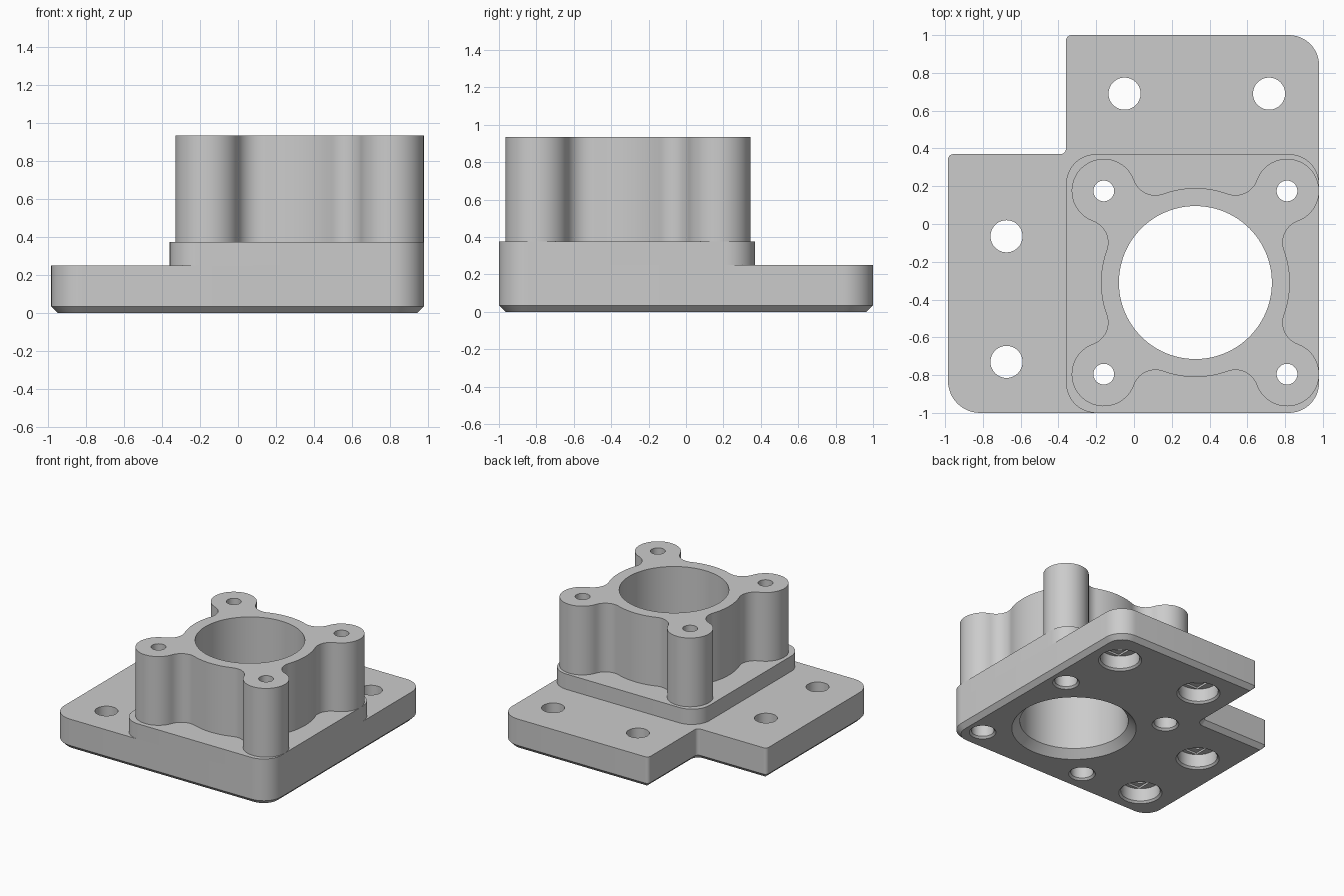
import bpy, bmesh, math
from mathutils import Matrix, Vector

if "Cube" in bpy.data.objects:
    bpy.data.objects.remove(bpy.data.objects["Cube"])

grey = bpy.data.materials.new("light grey")
grey.use_nodes = True
grey.diffuse_color = (0.6, 0.6, 0.6, 1)
grey.node_tree.nodes["Principled BSDF"].inputs["Base Color"].default_value = (0.6, 0.6, 0.6, 1)


def arc(cx, cy, r, start, end, n):
    """Points along an arc, both ends included."""
    angles = [start + (end - start) * i / n for i in range(n + 1)]
    return [Vector((cx + r * math.cos(a), cy + r * math.sin(a))) for a in angles]


def rounded(corners, inset=0.0):
    """Right-angled outline (counter-clockwise) with its own radius per corner."""
    pts = []
    count = len(corners)
    for i, (x, y, r) in enumerate(corners):
        here = Vector((x, y))
        before = Vector(corners[i - 1][:2])
        after = Vector(corners[(i + 1) % count][:2])
        u, v = (here - before).normalized(), (after - here).normalized()
        turn = 1 if u.cross(v) > 0 else -1
        here += turn * inset * (v - u)
        r = max(r - turn * inset, 0.002)
        c = here + r * (v - u)
        start = math.atan2(-v.y, -v.x)
        pts += arc(c.x, c.y, r, start, start + turn * math.pi / 2, 12)
    return pts


def add_loft(bm, rings):
    """Closed solid through a stack of (height, outline) rings."""
    loops = [[bm.verts.new((p.x, p.y, z)) for p in pts] for z, pts in rings]
    for low, high in zip(loops, loops[1:]):
        for i in range(len(low)):
            j = (i + 1) % len(low)
            bm.faces.new((low[i], low[j], high[j], high[i]))
    bm.faces.new(loops[0][::-1])
    bm.faces.new(loops[-1])


def add_bore(bm, x, y, profile, n):
    add_loft(bm, [(z, arc(x, y, r, 0, math.tau, n)[:-1]) for z, r in profile])


def finish(bm, name):
    bmesh.ops.recalc_face_normals(bm, faces=bm.faces)
    mesh = bpy.data.meshes.new(name)
    bm.to_mesh(mesh)
    bm.free()
    mesh.materials.append(grey)
    obj = bpy.data.objects.new(name, mesh)
    bpy.context.collection.objects.link(obj)
    return obj


def solid(name, rings):
    bm = bmesh.new()
    add_loft(bm, rings)
    return finish(bm, name)


# Main dimensions
CX, CY, BOSS = 0.325, -0.31, 0.485
PLATE_TOP, STEP_TOP, TOP, CHAMFER = 0.25, 0.375, 0.935, 0.035
mounts = [(-0.05, 0.69), (0.715, 0.69), (-0.675, -0.065), (-0.675, -0.73)]
bosses = [(CX + sx * BOSS, CY + sy * BOSS) for sx in (-1, 1) for sy in (-1, 1)]

# Notched base plate with a chamfered lower edge
outline = [(-0.985, -1, 0.17), (0.98, -1, 0.16), (0.98, 1, 0.16),
           (-0.36, 1, 0.03), (-0.36, 0.37, 0.03), (-0.985, 0.37, 0.03)]
base_plate = solid("base_plate", [(0, rounded(outline, CHAMFER)),
                                  (CHAMFER, rounded(outline)),
                                  (PLATE_TOP, rounded(outline))])

# Raised square step
square = rounded([(-0.36, -1, 0.16), (0.98, -1, 0.16), (0.98, 0.37, 0.16), (-0.36, 0.37, 0.16)])
step = solid("raised_step", [(PLATE_TOP, square), (STEP_TOP, square)])

# Tower outline: ring wall blended into four corner bosses by tangent fillets
R, B, F = 0.5, 0.17, 0.12
D = BOSS * math.sqrt(2)
phi = math.acos(((R + F) ** 2 + D ** 2 - (B + F) ** 2) / (2 * D * (R + F)))
fx, fy = (R + F) * math.cos(phi), (R + F) * math.sin(phi)
beta = math.atan2(fy, fx - D)
quarter = (arc(fx, -fy, F, -phi - math.pi, -beta - math.pi, 14)[:-1]
           + arc(D, 0, B, -beta, beta, 32)[:-1]
           + arc(fx, fy, F, beta + math.pi, phi + math.pi, 14)[:-1]
           + arc(0, 0, R, phi, math.pi / 2 - phi, 12)[:-1])
wall = []
for k in range(4):
    spin = Matrix.Rotation(math.pi / 4 + k * math.pi / 2, 2)
    wall += [spin @ p + Vector((CX, CY)) for p in quarter]
tower = solid("bossed_tower", [(STEP_TOP, wall), (TOP, wall)])

# Cutter: main bore, screw holes through the bosses, counterbored mounting holes
bm = bmesh.new()
add_bore(bm, CX, CY, [(-0.02, 0.485), (0.06, 0.405), (1.1, 0.405)], 96)
for x, y in bosses:
    add_bore(bm, x, y, [(-0.02, 0.12), (0.015, 0.085), (0.3, 0.085), (0.3, 0.055), (1.1, 0.055)], 40)
for x, y in mounts:
    add_bore(bm, x, y, [(-0.02, 0.182), (0.015, 0.147), (0.12, 0.147), (0.12, 0.085), (0.5, 0.085)], 48)
holes = finish(bm, "hole_cutter")

# Cutter: shallow bridging slots above each counterbore
bm = bmesh.new()
for x, y in mounts:
    size = Matrix.Diagonal((0.174, 0.236, 0.04, 1))
    bmesh.ops.create_cube(bm, size=1, matrix=Matrix.Translation((x, y, 0.115)) @ size)
slots = finish(bm, "slot_cutter")

# Cut the parts, then shade them
for obj in (base_plate, step, tower):
    for cutter in ((holes, slots) if obj is base_plate else (holes,)):
        mod = obj.modifiers.new("cut", "BOOLEAN")
        mod.operation = "DIFFERENCE"
        mod.solver = "EXACT"
        mod.object = cutter
    bpy.ops.object.select_all(action="DESELECT")
    obj.select_set(True)
    bpy.context.view_layer.objects.active = obj
    for mod in list(obj.modifiers):
        bpy.ops.object.modifier_apply(modifier=mod.name)
    bpy.ops.object.shade_smooth_by_angle(angle=math.radians(30))

for cutter in (holes, slots):
    bpy.data.objects.remove(cutter)
